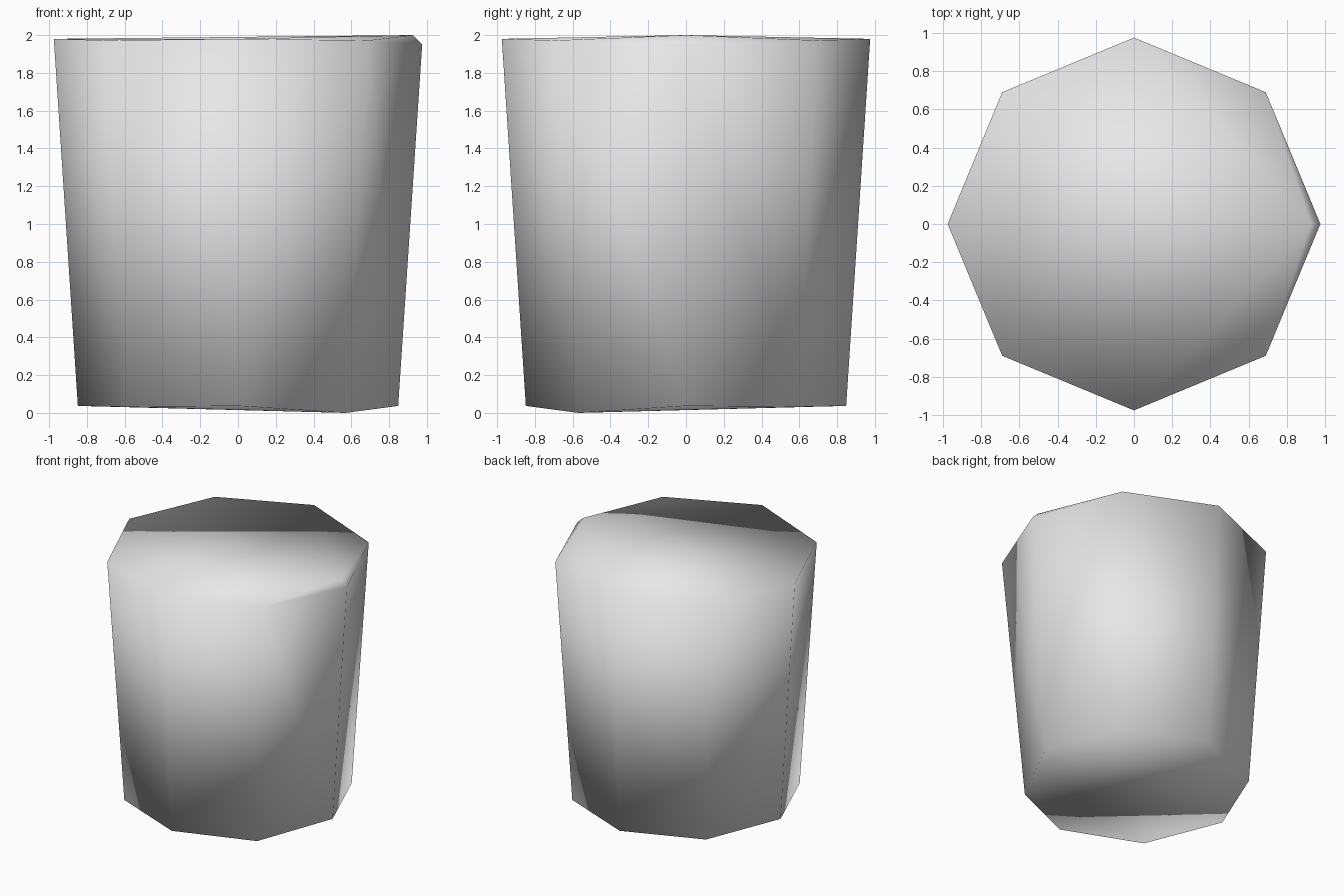
import bpy, bmesh, math
from mathutils import Vector

if "Cube" in bpy.data.objects:
    bpy.data.objects.remove(bpy.data.objects["Cube"])

bm = bmesh.new()


def ring(radius, z_axis, z_diag, skip=()):
    """Octagon of points; corners on the axes and diagonals differ in height."""
    for i in range(8):
        if i in skip:
            continue
        a = i * math.pi / 4
        z = z_diag if i % 2 else z_axis
        bm.verts.new((radius * math.cos(a), radius * math.sin(a), z))


# Wide top rim, with its right corner (0) chamfered
ring(0.975, 1.98, 1.972, skip=(0,))
bm.verts.new((0.975, 0, 1.95))
bm.verts.new((0.925, 0, 2.0))

# Narrower base, with its front right corner (7) pulled in and down
ring(0.848, 0.037, 0.032, skip=(7,))
bm.verts.new((0.57, -0.57, 0.0))

# Closed tapered body wrapped around both rings
bmesh.ops.convex_hull(bm, input=bm.verts[:])
bmesh.ops.recalc_face_normals(bm, faces=bm.faces[:])
for face in bm.faces:
    face.smooth = True

mesh = bpy.data.meshes.new("tapered_body")
bm.to_mesh(mesh)
bm.free()

grey = bpy.data.materials.new("light grey")
grey.diffuse_color = (0.8, 0.8, 0.8, 1)
grey.use_nodes = True
grey.node_tree.nodes["Principled BSDF"].inputs["Base Color"].default_value = grey.diffuse_color
mesh.materials.append(grey)

body = bpy.data.objects.new("tapered_body", mesh)
bpy.context.collection.objects.link(body)
